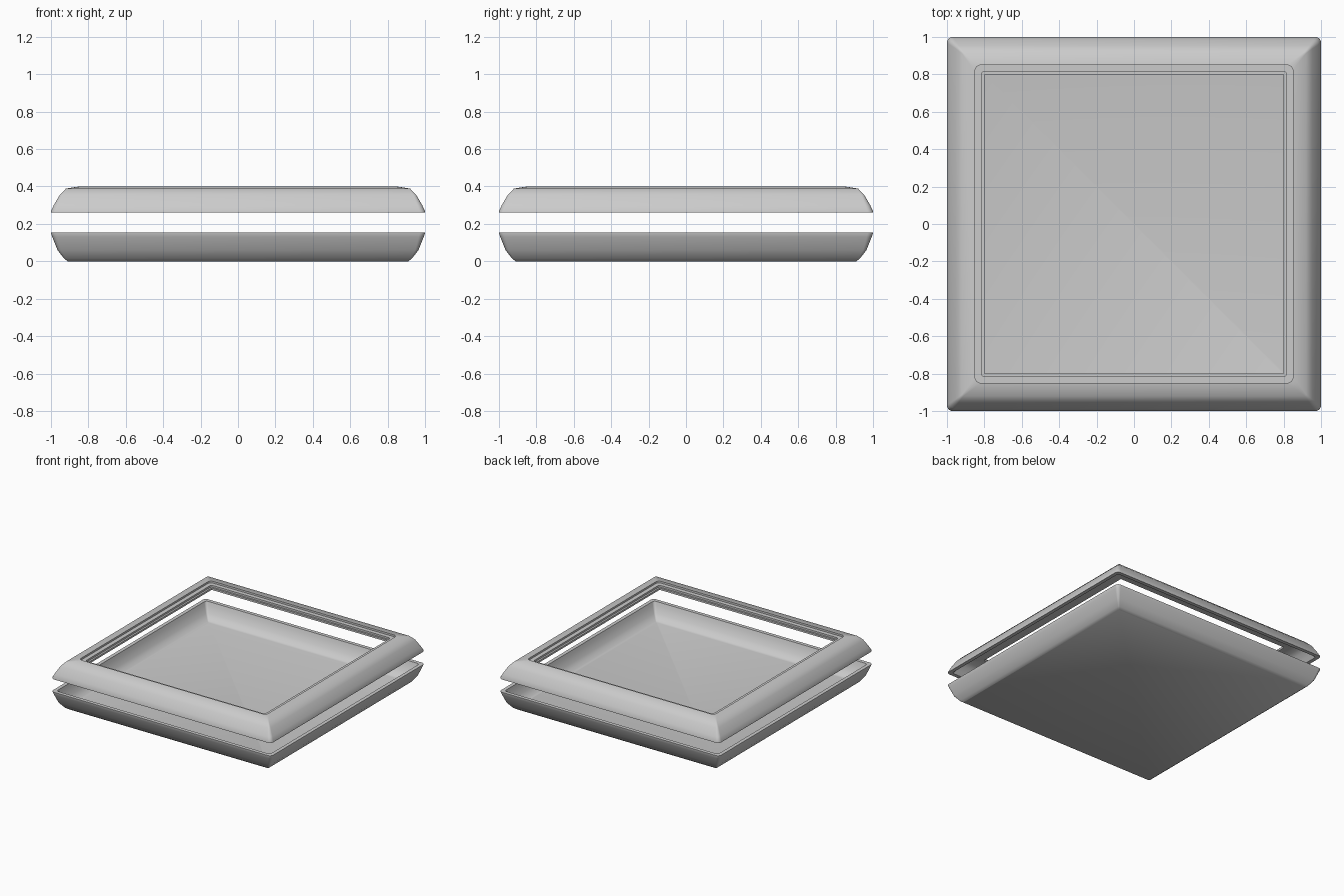
import bpy, bmesh
from math import sin, cos, pi

if "Cube" in bpy.data.objects:
    bpy.data.objects.remove(bpy.data.objects["Cube"])

SEG = 4  # segments per rounded corner


def ring(bm, half, radius, z):
    """Rounded square loop of vertices."""
    verts = []
    for c, (sx, sy) in enumerate([(1, 1), (-1, 1), (-1, -1), (1, -1)]):
        for i in range(SEG + 1):
            a = (c + i / SEG) * pi / 2
            verts.append(bm.verts.new((sx * (half - radius) + radius * cos(a),
                                       sy * (half - radius) + radius * sin(a), z)))
    return verts


def sweep(name, profile, closed):
    """Skin a cross-section (half width, corner radius, height) around a square."""
    bm = bmesh.new()
    rings = [ring(bm, *p) for p in profile]
    pairs = list(zip(rings, rings[1:]))
    if closed:
        pairs.append((rings[-1], rings[0]))
    else:
        bm.faces.new(rings[0])
        bm.faces.new(rings[-1])
    for a, b in pairs:
        n = len(a)
        for i in range(n):
            j = (i + 1) % n
            bm.faces.new((a[i], a[j], b[j], b[i]))
    bmesh.ops.recalc_face_normals(bm, faces=bm.faces)
    mesh = bpy.data.meshes.new(name)
    bm.to_mesh(mesh)
    bm.free()
    obj = bpy.data.objects.new(name, mesh)
    bpy.context.collection.objects.link(obj)
    bpy.ops.object.select_all(action='DESELECT')
    obj.select_set(True)
    bpy.context.view_layer.objects.active = obj
    bpy.ops.object.shade_smooth_by_angle(angle=0.65)
    return obj


# Lower tray: thin dished shell with a flat rim
sweep("lower_tray", [
    (0.91, 0.006, 0.0), (0.93, 0.01, 0.015), (0.965, 0.018, 0.06),
    (0.993, 0.028, 0.13), (1.0, 0.03, 0.15), (1.0, 0.03, 0.155),
    (0.97, 0.02, 0.155), (0.963, 0.02, 0.13), (0.94, 0.015, 0.075),
    (0.905, 0.01, 0.035), (0.885, 0.006, 0.03)], closed=False)

# Upper frame: curved bezel shell with a stepped lip around the opening
sweep("upper_frame", [
    (1.0, 0.03, 0.26), (1.0, 0.03, 0.268), (0.985, 0.027, 0.30),
    (0.953, 0.016, 0.355), (0.92, 0.008, 0.389), (0.85, 0.03, 0.40),
    (0.85, 0.03, 0.385), (0.815, 0.015, 0.385), (0.815, 0.015, 0.37),
    (0.80, 0.006, 0.37), (0.80, 0.006, 0.355), (0.90, 0.008, 0.355),
    (0.93, 0.012, 0.33), (0.955, 0.018, 0.29), (0.97, 0.02, 0.26)], closed=True)
